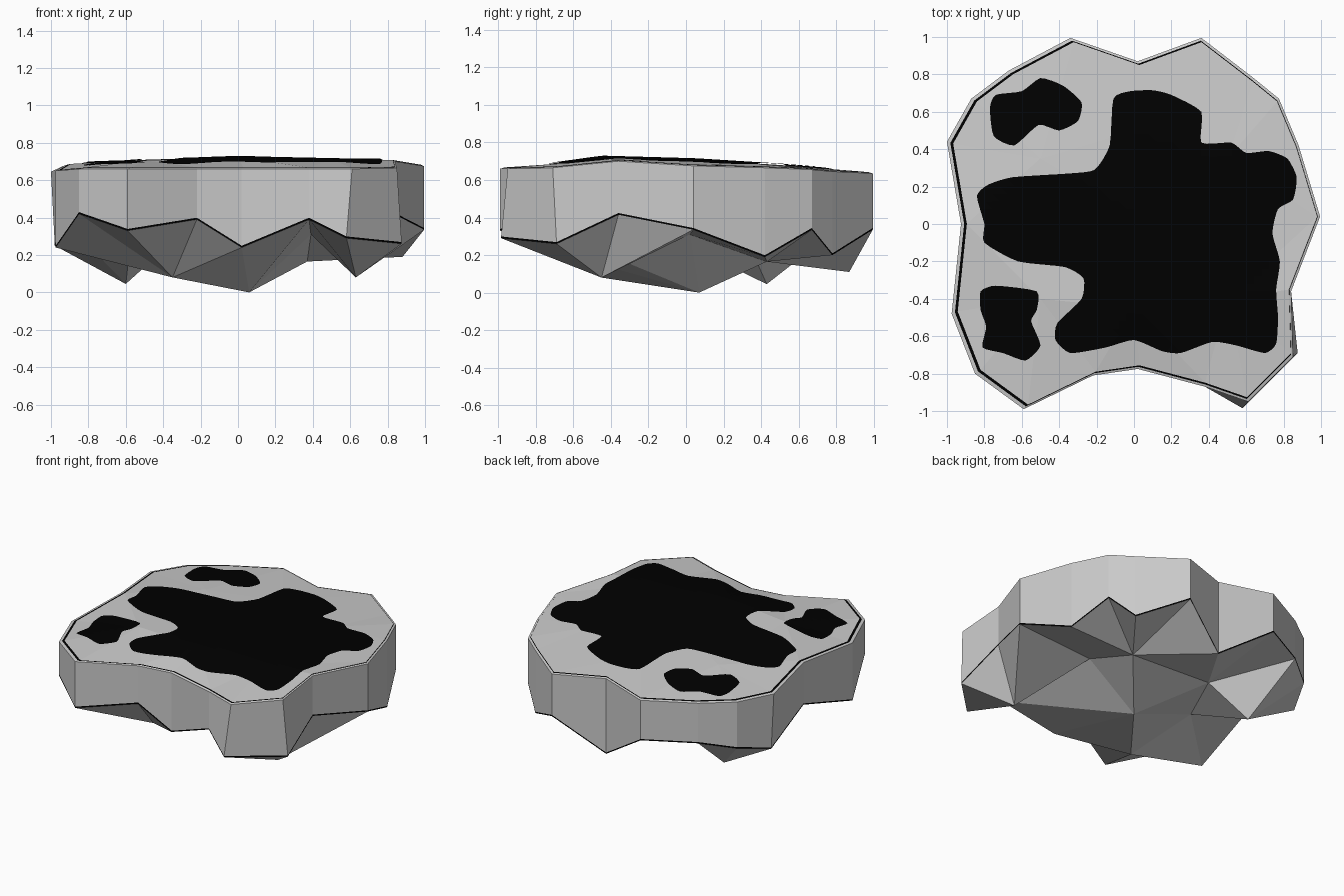
import bpy
from mathutils import Vector
from mathutils.geometry import delaunay_2d_cdt, interpolate_bezier
from mathutils.bvhtree import BVHTree

if "Cube" in bpy.data.objects:
    bpy.data.objects.remove(bpy.data.objects["Cube"])

# rim corners, counter-clockwise: x, y, top height, bottom height
RIM = [
    (.995, .04, .68, .335), (.88, .42, .67, .19), (.775, .67, .66, .335),
    (.64, .78, .65, .20), (.36, .995, .64, .335), (.02, .87, .65, .11),
    (-.34, .995, .64, .35), (-.67, .82, .64, .35), (-.87, .67, .645, .31),
    (-1.0, .44, .65, .26), (-.925, 0, .685, .38), (-.975, -.48, .655, .24),
    (-.85, -.80, .665, .42), (-.59, -.99, .665, .33), (-.22, -.81, .665, .39),
    (.02, -.775, .665, .24), (.38, -.87, .665, .39), (.61, -.95, .665, .29),
    (.85, -.71, .67, .26), (.84, -.36, .705, .415)]
N = len(RIM)

black = bpy.data.materials.new("black")
black.diffuse_color = (0, 0, 0, 1)
black.use_nodes = True
black.node_tree.nodes["Principled BSDF"].inputs["Base Color"].default_value = black.diffuse_color


def add(name, verts, faces, mat=None):
    me = bpy.data.meshes.new(name)
    me.from_pydata([tuple(v) for v in verts], [], faces)
    if mat:
        me.materials.append(mat)
    ob = bpy.data.objects.new(name, me)
    bpy.context.collection.objects.link(ob)
    return ob


def band(name, low, high, mat=None):
    faces = [(i, (i + 1) % N, N + (i + 1) % N, N + i) for i in range(N)]
    return add(name, low + high, faces, mat)


def fill(border, inner, ridges=()):
    """Triangulate inside a border loop, keeping each point's height."""
    pts = [Vector(p) for p in border + inner]
    n = len(border)
    edges = [(i, (i + 1) % n) for i in range(n)] + list(ridges)
    v, _, f, orig, _, _ = delaunay_2d_cdt([p.xy for p in pts], edges, [], 1, 1e-5)
    verts = [(p.x, p.y, pts[o[0]].z if o else pts[0].z) for p, o in zip(v, orig)]
    return verts, [tuple(t) for t in f]


def shrink(ring, s, cx, cy, dz):
    return [(cx + (x - cx) * s, cy + (y - cy) * s, z + dz) for x, y, z in ring]


# rings from the broken lower edge up to the top surface
bottom = [(x, y, b) for x, y, t, b in RIM]
bottom[9] = (-.98, .44, .25)
bottom[17] = (.58, -.985, .29)
bottom[18] = (.875, -.69, .26)
lip = [(x, y, z + .009) for x, y, z in bottom]
top = [(x, y, t - .005) for x, y, t, b in RIM]
inset = shrink(top, .985, .2, 0, .004)
edge = shrink(inset, .991, .7, .1, .003)

band("lower_edge_line", bottom, lip, black)
band("rock_wall", lip, top)
band("rim", top, inset)
band("rim_line", inset, edge, black)

# rocky underside: five hanging peaks, then three valleys between them
under = [(.06, .07, 0), (-.6, .43, .045), (.63, -.45, .08), (-.35, -.45, .08),
         (.37, .43, .165), (.39, .02, .31), (-.57, -.11, .31), (-.35, .33, .27)]
PEAK, B, C, D, E, F, G, K = range(N, N + 8)
ridges = [(PEAK, 16), (F, 16), (F, 0), (C, 0), (C, F), (PEAK, D), (PEAK, E),
          (PEAK, F), (E, F), (D, G), (PEAK, G), (B, G), (G, K), (B, K), (K, PEAK),
          (K, 6), (K, 7), (K, 5), (E, 5), (K, E), (B, 7), (D, 15)]
verts, faces = fill(bottom, under, ridges)
add("rock_underside", verts, [f[::-1] for f in faces])

# gently humped top
hump = [(0, -.45, .722), (.5, -.4, .71), (-.5, -.4, .706), (0, .05, .708),
        (.5, .35, .688), (-.5, .35, .685), (0, .5, .68)]
verts, faces = fill(edge, hump)
add("rock_top", verts, faces)
tree = BVHTree.FromPolygons(verts, faces)


def drape(x, y):
    hit = tree.ray_cast(Vector((x, y, 2)), Vector((0, 0, -1)))[0]
    return (x, y, (hit.z if hit else .66) + .008)


def inside(x, y, loop):
    hit = False
    for (ax, ay, _), (bx, by, _) in zip(loop, loop[1:] + loop[:1]):
        if (ay > y) != (by > y) and x < ax + (y - ay) * (bx - ax) / (by - ay):
            hit = not hit
    return hit


def patch(name, outline):
    """Rounded flat patch laid over the top surface."""
    p = [Vector((x, y, 0)) for x, y in outline]
    n = len(p)
    loop = []
    for i in range(n):
        a, b, c, d = p[i - 1], p[i], p[(i + 1) % n], p[(i + 2) % n]
        loop += interpolate_bezier(b, b + (c - a) / 10, c - (d - b) / 10, c, 5)[:-1]
    loop = [drape(q.x, q.y) for q in loop]
    grid = [(i * .04 + .001, j * .04 + .001) for i in range(-25, 26) for j in range(-25, 26)]
    inner = [drape(x, y) for x, y in grid if inside(x, y, loop)]
    add(name, *fill(loop, inner), black)


patch("large_patch", [
    (-.11, .67), (-.02, .71), (.1, .715), (.2, .69), (.36, .6), (.36, .435),
    (.52, .435), (.6, .38), (.72, .39), (.82, .35), (.87, .25), (.85, .13),
    (.77, .08), (.74, -.05), (.78, -.2), (.76, -.35), (.77, -.5), (.76, -.64),
    (.7, -.69), (.55, -.65), (.42, -.63), (.25, -.69), (.15, -.68), (0, -.62),
    (-.15, -.66), (-.34, -.69), (-.42, -.62), (-.41, -.53), (-.28, -.4),
    (-.27, -.29), (-.37, -.23), (-.62, -.2), (-.8, -.1), (-.8, 0), (-.84, .15),
    (-.78, .21), (-.65, .25), (-.35, .27), (-.21, .29), (-.13, .42)])
patch("back_left_patch", [
    (-.77, .62), (-.74, .69), (-.6, .71), (-.5, .78), (-.38, .74), (-.28, .65),
    (-.3, .55), (-.4, .5), (-.51, .53), (-.64, .42), (-.75, .47)])
patch("front_left_patch", [
    (-.82, -.36), (-.74, -.33), (-.52, -.36), (-.52, -.46), (-.55, -.52),
    (-.5, -.65), (-.58, -.73), (-.7, -.69), (-.81, -.66), (-.79, -.55), (-.82, -.46)])
